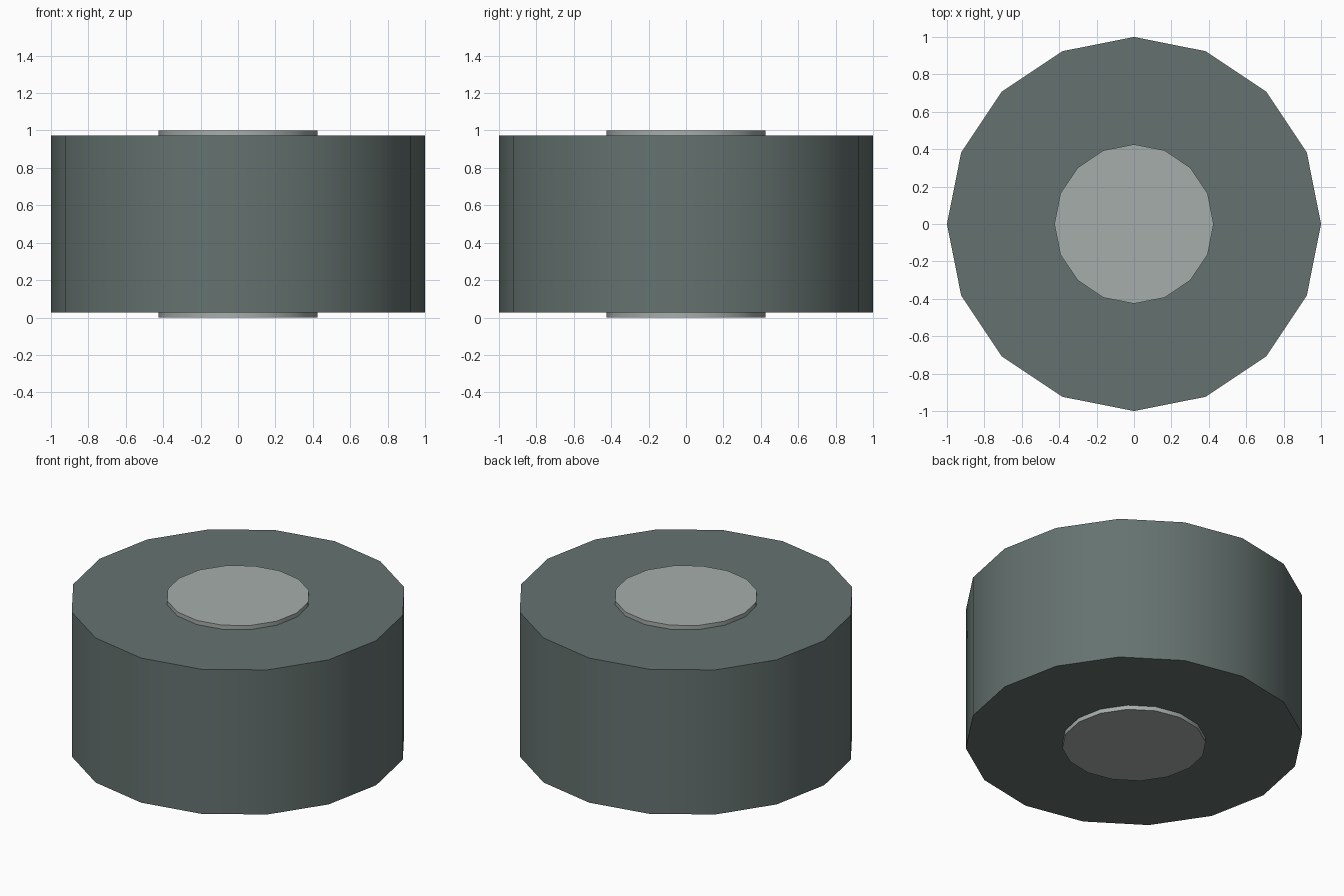
import bpy, math

if "Cube" in bpy.data.objects:
    bpy.data.objects.remove(bpy.data.objects["Cube"])


def material(name, rgb):
    mat = bpy.data.materials.new(name)
    mat.diffuse_color = (*rgb, 1.0)
    mat.use_nodes = True
    mat.node_tree.nodes["Principled BSDF"].inputs["Base Color"].default_value = mat.diffuse_color
    return mat


def drum(name, radius, z0, z1, mat):
    # 16-sided upright cylinder with a vertex on the x axis
    bpy.ops.mesh.primitive_cylinder_add(
        vertices=16, radius=radius, depth=z1 - z0, location=(0, 0, (z0 + z1) / 2))
    ob = bpy.context.object
    ob.name = name
    ob.data.materials.append(mat)
    bpy.ops.object.shade_smooth_by_angle(angle=math.radians(30))
    return ob


# Wide outer wheel body
drum("wheel_body", 1.0, 0.028, 0.973, material("dark_grey", (0.13, 0.17, 0.16)))

# Lighter hub running through, slightly proud on both faces
drum("hub", 0.426, 0.0, 1.0, material("light_grey", (0.38, 0.42, 0.40)))
